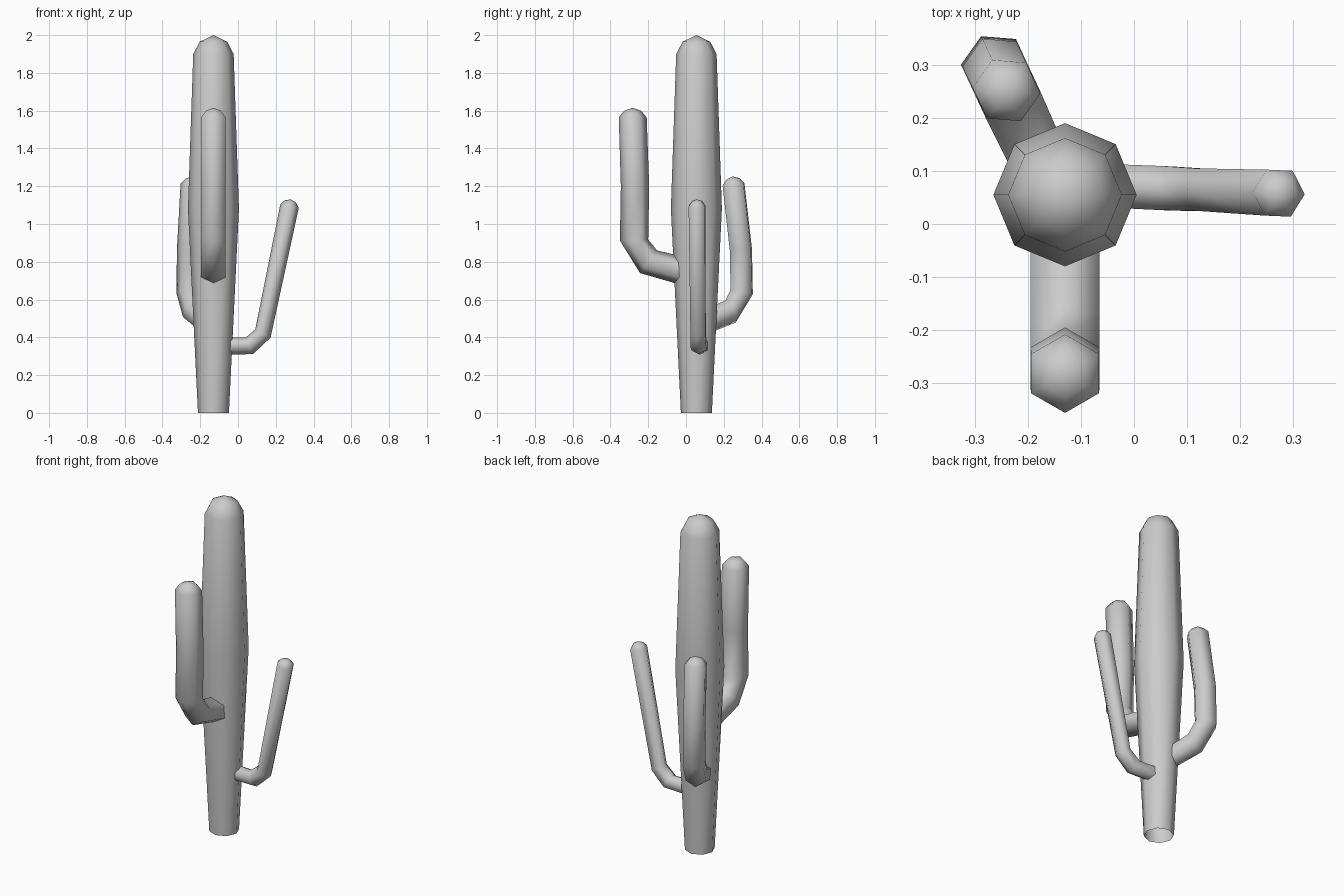
import bpy, bmesh
from math import sin, cos, radians, pi
from mathutils import Vector

if "Cube" in bpy.data.objects:
    bpy.data.objects.remove(bpy.data.objects["Cube"])


def tube(name, rings, sides):
    """Skin rings of (centre, radius, normal axis, side axis); zero radius = tip."""
    bm = bmesh.new()
    prev = None
    for c, r, n, s in rings:
        if r == 0:
            tip = bm.verts.new(c)
            for i in range(sides):
                bm.faces.new((prev[i], prev[(i + 1) % sides], tip))
            break
        ring = [bm.verts.new(c + r * (cos(2 * pi * i / sides) * n + sin(2 * pi * i / sides) * s))
                for i in range(sides)]
        if prev:
            for i in range(sides):
                j = (i + 1) % sides
                bm.faces.new((prev[i], prev[j], ring[j], ring[i]))
        prev = ring
    bmesh.ops.recalc_face_normals(bm, faces=bm.faces)
    for f in bm.faces:
        f.smooth = True
    me = bpy.data.meshes.new(name)
    bm.to_mesh(me)
    bm.free()
    ob = bpy.data.objects.new(name, me)
    bpy.context.collection.objects.link(ob)
    return ob


def arm(name, origin, heading, path, tip):
    """Bent six-sided arm; path holds (outward, z, radius, pitch in degrees)."""
    d = Vector((cos(radians(heading)), sin(radians(heading)), 0))
    up = Vector((0, 0, 1))
    s = up.cross(d)
    o = Vector((origin[0], origin[1], 0))
    rings = []
    for h, z, r, pitch in path:
        p = radians(pitch)
        rings.append((o + d * h + up * z, r, d * sin(p) - up * cos(p), s))
    # rounded tip
    c, r, n, _ = rings[-1]
    t = d * cos(p) + up * sin(p)
    rings.append((c + t * tip * 0.7, r * 0.6, n, s))
    rings.append((c + t * tip, 0, n, s))
    return tube(name, rings, 6)


# trunk, open underneath
X, Y = Vector((1, 0, 0)), Vector((0, 1, 0))
profile = [(0, 0.082), (1.08, 0.135), (1.9, 0.107), (1.965, 0.073), (2.0, 0)]
tube("trunk", [(Vector((-0.13, 0.055, z)), r, X, Y) for z, r in profile], 8)

# arms
arm("front_arm", (-0.13, 0), -90,
    [(-0.01, 0.745, 0.075, 12), (0.198, 0.80, 0.075, 37), (0.275, 0.915, 0.075, 88),
     (0.27, 1.2, 0.075, 90), (0.282, 1.565, 0.074, 91)], 0.05)
arm("right_arm", (0, 0.07), -2.5,
    [(-0.09, 0.355, 0.047, 0), (0.06, 0.355, 0.048, 24), (0.132, 0.42, 0.046, 62),
     (0.273, 1.095, 0.05, 79)], 0.036)
arm("back_arm", (-0.193, 0.15), 115,
    [(-0.04, 0.485, 0.062, 20), (0.095, 0.537, 0.066, 27), (0.16, 0.64, 0.066, 80),
     (0.155, 0.865, 0.065, 93), (0.112, 1.21, 0.064, 96)], 0.042)
